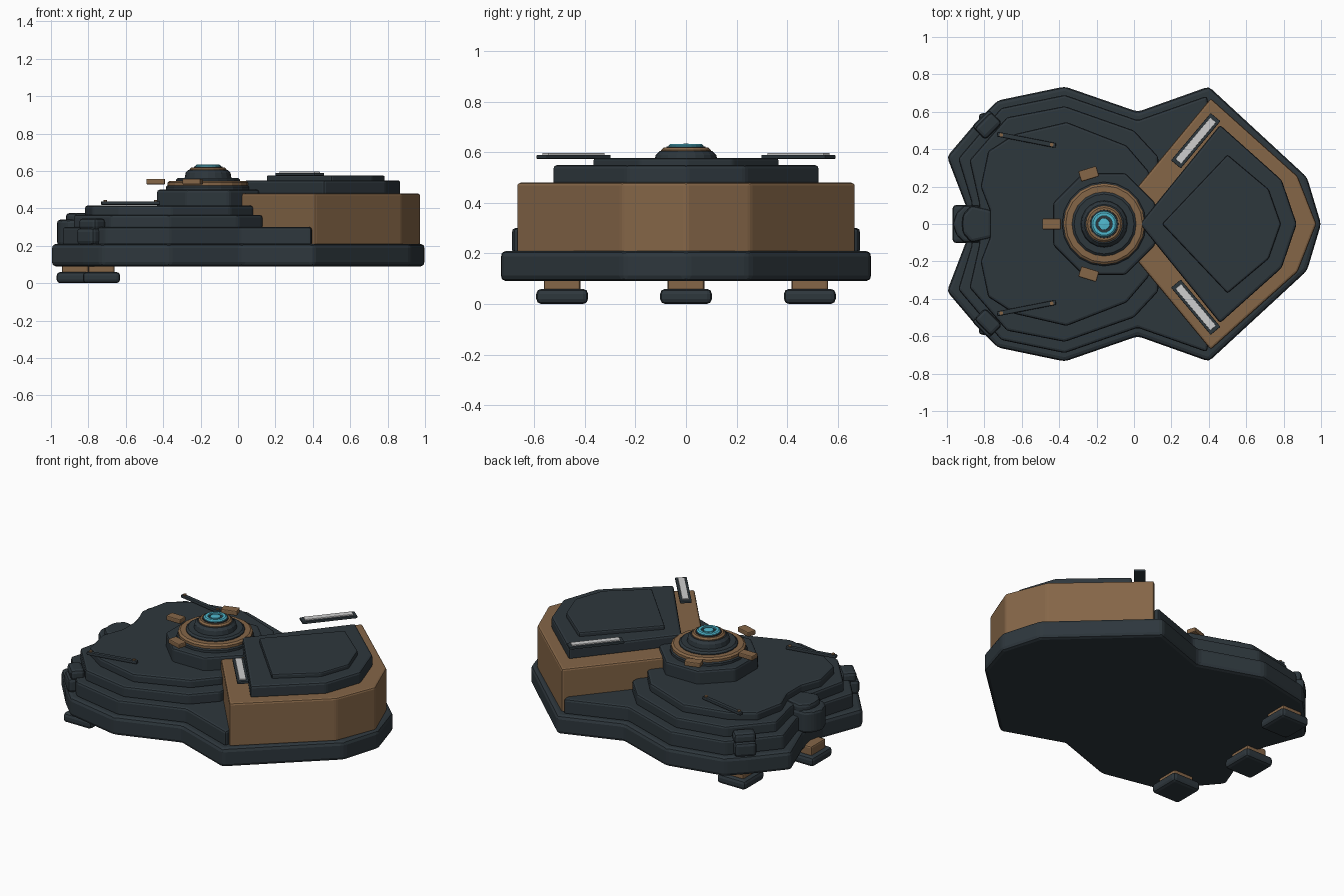
import bpy, bmesh, math
from mathutils import Matrix

if "Cube" in bpy.data.objects:
    bpy.data.objects.remove(bpy.data.objects["Cube"])


def material(name, rgb):
    m = bpy.data.materials.new(name)
    m.diffuse_color = (*rgb, 1)
    m.use_nodes = True
    m.node_tree.nodes["Principled BSDF"].inputs["Base Color"].default_value = m.diffuse_color
    return m


DARK = material("dark_slate", (0.027, 0.038, 0.046))
BROWN = material("bronze_brown", (0.235, 0.133, 0.064))
CYAN = material("cyan_glow", (0.08, 0.48, 0.62))
WHITE = material("pale_grey", (0.62, 0.62, 0.62))


def finish(name, bm, mat, bevel=0.0, segments=2):
    bmesh.ops.recalc_face_normals(bm, faces=bm.faces)
    me = bpy.data.meshes.new(name)
    bm.to_mesh(me)
    bm.free()
    me.materials.append(mat)
    ob = bpy.data.objects.new(name, me)
    bpy.context.collection.objects.link(ob)
    if bevel:
        mod = ob.modifiers.new("edge_bevel", 'BEVEL')
        mod.width = bevel
        mod.segments = segments
        mod.limit_method = 'ANGLE'
        mod.angle_limit = math.radians(25)
    return ob


def prism(name, outline, z0, z1, mat, bevel=0.0):
    """Extrude a closed outline from z0 to z1."""
    bm = bmesh.new()
    low = [bm.verts.new((x, y, z0)) for x, y in outline]
    high = [bm.verts.new((x, y, z1)) for x, y in outline]
    n = len(low)
    bm.faces.new(low[::-1])
    bm.faces.new(high)
    for i in range(n):
        j = (i + 1) % n
        bm.faces.new((low[i], low[j], high[j], high[i]))
    return finish(name, bm, mat, bevel)


def mirrored(half):
    """Complete an outline given on the +y side."""
    return half + [(x, -y) for x, y in reversed(half) if y > 0]


def box(name, center, size, mat, angle=0.0, bevel=0.008):
    bm = bmesh.new()
    m = (Matrix.Translation(center) @ Matrix.Rotation(angle, 4, 'Z')
         @ Matrix.Diagonal((*size, 1)))
    bmesh.ops.create_cube(bm, size=1, matrix=m)
    return finish(name, bm, mat, bevel)


def lathe(name, profile, mat, cx=-0.16, sides=20):
    """Spin a closed (radius, z) loop about the turret axis."""
    bm = bmesh.new()
    rings = []
    for i in range(sides):
        a = 2 * math.pi * i / sides
        rings.append([bm.verts.new((cx + r * math.cos(a), r * math.sin(a), z))
                      for r, z in profile])
    n = len(profile)
    for i in range(sides):
        a, b = rings[i], rings[(i + 1) % sides]
        for k in range(n):
            l = (k + 1) % n
            bm.faces.new((a[k], b[k], b[l], a[l]))
    bmesh.ops.remove_doubles(bm, verts=bm.verts, dist=1e-5)
    return finish(name, bm, mat)


# Base slab and stepped body tiers
prism("base_slab", mirrored([
    (1.0, 0), (0.925, 0.25), (0.4, 0.735), (0.02, 0.6), (-0.37, 0.735),
    (-0.73, 0.66), (-0.83, 0.56), (-1.0, 0.36), (-0.9, 0.1), (-0.88, 0)]),
    0.09, 0.21, DARK, 0.022)
prism("lower_tier", mirrored([
    (0.5, 0), (0.39, 0.685), (0.02, 0.555), (-0.37, 0.69), (-0.71, 0.62),
    (-0.94, 0.35), (-0.87, 0.12), (-0.86, 0)]), 0.2, 0.30, DARK, 0.014)
prism("middle_tier", mirrored([
    (0.13, 0), (0.13, 0.36), (0.0, 0.5), (-0.37, 0.63), (-0.68, 0.57),
    (-0.88, 0.34), (-0.83, 0.12), (-0.82, 0)]), 0.29, 0.365, DARK, 0.014)
prism("upper_tier", mirrored([
    (0.1, 0), (0.08, 0.28), (-0.04, 0.42), (-0.36, 0.545), (-0.64, 0.48),
    (-0.78, 0.39), (-0.82, 0.2), (-0.77, 0.07), (-0.77, 0)]),
    0.355, 0.415, DARK, 0.014)

# Wedge-shaped rear block with layered hatch
prism("rear_block", mirrored([
    (0.975, 0), (0.875, 0.255), (0.41, 0.672), (0.02, 0.2), (-0.14, 0)]),
    0.2, 0.48, BROWN, 0.012)
prism("hatch_lower", mirrored([
    (0.87, 0), (0.79, 0.235), (0.46, 0.53), (0.03, 0)]), 0.47, 0.55, DARK, 0.014)
prism("hatch_upper", mirrored([
    (0.785, 0), (0.72, 0.185), (0.5, 0.37), (0.15, 0)]), 0.54, 0.577, DARK, 0.01)

# Turret pedestal and stacked rings
prism("turret_pedestal", [
    (-0.16 + 0.295 * math.cos(math.radians(22.5 + 45 * i)),
     0.295 * math.sin(math.radians(22.5 + 45 * i))) for i in range(8)],
    0.40, 0.50, DARK, 0.014)
lathe("turret_collar", [(0, 0.48), (0.225, 0.48), (0.225, 0.515),
                        (0.215, 0.525), (0, 0.525)], DARK)
lathe("turret_ring", [(0.165, 0.51), (0.205, 0.51), (0.218, 0.52),
                      (0.218, 0.538), (0.205, 0.547), (0.165, 0.547)], BROWN)
lathe("turret_dome", [(0, 0.52), (0.172, 0.52), (0.172, 0.553), (0.16, 0.563),
                      (0.125, 0.563), (0.12, 0.59), (0.105, 0.605), (0, 0.605)], DARK)
lathe("lens_mount", [(0, 0.6), (0.098, 0.6), (0.098, 0.61),
                     (0.088, 0.619), (0, 0.619)], BROWN)
lathe("lens_seat", [(0, 0.61), (0.078, 0.61), (0.076, 0.624), (0, 0.624)], DARK)
lathe("lens_ring", [(0.044, 0.615), (0.071, 0.615), (0.068, 0.628),
                    (0.06, 0.634), (0.044, 0.634)], CYAN)
lathe("lens_core", [(0, 0.615), (0.032, 0.615), (0.03, 0.632), (0, 0.635)], CYAN)

# Three clamp tabs around the turret
for name, x, y, deg in (("front_tab", -0.44, 0, 0), ("left_tab", -0.242, 0.268, 17),
                        ("right_tab", -0.242, -0.268, -17)):
    box(name, (x, y, 0.543), (0.1, 0.058, 0.03), BROWN, math.radians(deg), 0.006)

# Mirrored details: light bars, rods and side knuckles
for side, s in (("left", 1), ("right", -1)):
    a = s * math.radians(50)
    box(side + "_light_frame", (0.33, s * 0.445, 0.582), (0.33, 0.068, 0.016), DARK, a, 0.004)
    box(side + "_light_bar", (0.33, s * 0.445, 0.589), (0.29, 0.04, 0.018), WHITE, a, 0.003)

    rod_angle = -s * math.radians(11)
    box(side + "_rod", (-0.575, s * 0.45, 0.428), (0.32, 0.026, 0.02), DARK, rod_angle, 0.006)
    for end, x, y in (("outer", -0.71, 0.476), ("inner", -0.44, 0.424)):
        lathe(f"{side}_rod_{end}_pin", [(0, 0.43), (0.01, 0.43), (0.01, 0.444), (0, 0.444)],
              BROWN, x, 10).location.y = s * y

    turn = -s * math.radians(45)
    box(side + "_knuckle_base", (-0.79, s * 0.535, 0.25), (0.09, 0.13, 0.09), DARK, turn, 0.02)
    box(side + "_knuckle_cap", (-0.78, s * 0.525, 0.315), (0.085, 0.13, 0.065), DARK, turn, 0.02)

# Centre knuckle at the nose
prism("nose_knuckle_base", mirrored([
    (-0.82, 0.1), (-0.91, 0.1), (-0.95, 0.06), (-0.97, 0)]), 0.2, 0.34, DARK, 0.018)
prism("nose_knuckle_cap", mirrored([
    (-0.76, 0.075), (-0.87, 0.1), (-0.915, 0.05), (-0.92, 0)]), 0.29, 0.375, DARK, 0.018)

# Three feet on short struts
for name, x, y in (("centre", -0.87, 0), ("left", -0.73, 0.49), ("right", -0.73, -0.49)):
    box(name + "_strut", (x, y, 0.08), (0.14, 0.145, 0.07), BROWN, 0, 0.01)
    box(name + "_foot", (x, y, 0.03), (0.2, 0.205, 0.06), DARK, 0, 0.02)
